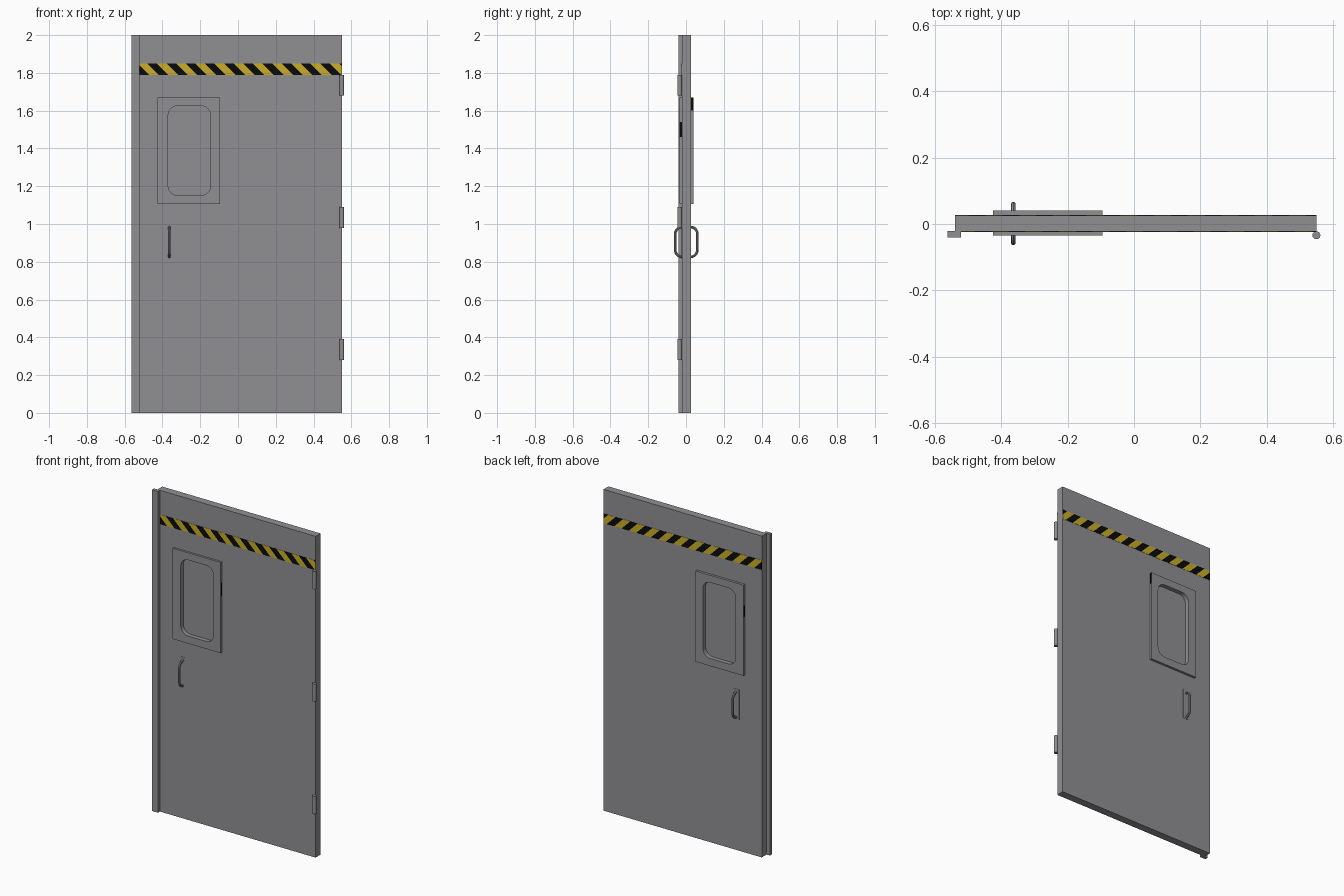
import bpy, bmesh, math
from mathutils import Vector

if "Cube" in bpy.data.objects:
    bpy.data.objects.remove(bpy.data.objects["Cube"])


def material(name, rgb):
    m = bpy.data.materials.new(name)
    m.diffuse_color = (*rgb, 1)
    m.use_nodes = True
    m.node_tree.nodes["Principled BSDF"].inputs["Base Color"].default_value = m.diffuse_color
    return m


GREY = material("steel grey", (0.28, 0.275, 0.29))
YELLOW = material("warning yellow", (0.58, 0.42, 0.025))
BLACK = material("black", (0.003, 0.003, 0.003))


def add(name, bm, *mats):
    bmesh.ops.recalc_face_normals(bm, faces=bm.faces)
    me = bpy.data.meshes.new(name)
    bm.to_mesh(me)
    bm.free()
    ob = bpy.data.objects.new(name, me)
    bpy.context.collection.objects.link(ob)
    for m in mats:
        me.materials.append(m)
    return ob


def box_bm(x0, x1, y0, y1, z0, z1):
    bm = bmesh.new()
    bmesh.ops.create_cube(bm, size=1)
    for v in bm.verts:
        v.co = Vector(((x0 + x1) / 2 + v.co.x * (x1 - x0),
                       (y0 + y1) / 2 + v.co.y * (y1 - y0),
                       (z0 + z1) / 2 + v.co.z * (z1 - z0)))
    return bm


def box(name, *dims, mat=GREY):
    return add(name, box_bm(*dims), mat)


def rounded_block(name, x0, x1, y0, y1, z0, z1, r, mat):
    bm = box_bm(x0, x1, y0, y1, z0, z1)
    edges = [e for e in bm.edges if abs(e.verts[0].co.y - e.verts[1].co.y) > 1e-4]
    bmesh.ops.bevel(bm, geom=edges, offset=r, segments=6, profile=0.5, affect='EDGES')
    return add(name, bm, mat)


# door leaf and the window frames on both faces
leaf = box("door_leaf", -0.54, 0.55, -0.022, 0.026, 0, 2)
frames = [box("window_frame_front", -0.425, -0.095, -0.035, -0.021, 1.105, 1.67),
          box("window_frame_back", -0.425, -0.095, 0.025, 0.041, 1.105, 1.67)]

# window opening cut through leaf and frames, with a recessed pane
opening = (-0.37, -0.145, -0.1, 0.1, 1.152, 1.625)
cutter = rounded_block("window_cutter", *opening, 0.05, GREY)
cutter.hide_render = True
for ob in [leaf] + frames:
    mod = ob.modifiers.new("opening", 'BOOLEAN')
    mod.operation = 'DIFFERENCE'
    mod.solver = 'EXACT'
    mod.object = cutter
    bpy.context.view_layer.objects.active = ob
    bpy.ops.object.modifier_apply(modifier=mod.name)
bpy.data.objects.remove(cutter)
rounded_block("window_pane", -0.371, -0.144, -0.008, 0.014, 1.151, 1.626, 0.05, GREY)

# black marks on the frame edges
box("frame_mark_front", -0.0955, -0.0945, -0.0345, -0.0225, 1.46, 1.54, mat=BLACK)
box("frame_mark_back_right", -0.0955, -0.0945, 0.0265, 0.0405, 1.60, 1.67, mat=BLACK)
box("frame_mark_back_left", -0.4255, -0.4245, 0.0265, 0.0405, 1.47, 1.54, mat=BLACK)

# edge strip covering the closing side
box("edge_strip", -0.563, -0.522, -0.041, -0.021, 0, 2)


# hazard band: thin plate sliced by slanted planes, alternately coloured
def hazard_band(name, x0, x1, y0, y1):
    z0, z1, half = 1.79, 1.85, 0.0508
    bm = box_bm(x0, x1, y0, y1, z0, z1)
    normal = Vector((1, 0, 1))
    for i in range(25):
        bmesh.ops.bisect_plane(bm, geom=bm.verts[:] + bm.edges[:] + bm.faces[:],
                               plane_co=(x0 + i * half, 0, z0), plane_no=normal)
    for f in bm.faces:
        c = f.calc_center_median()
        f.material_index = math.floor((c.x - x0 + c.z - z0) / half) % 2
    return add(name, bm, BLACK, YELLOW)


hazard_band("hazard_band_front", -0.522, 0.55, -0.0235, -0.0215)
hazard_band("hazard_band_back", -0.54, 0.55, 0.0255, 0.0275)


# pull handles on both faces, each a bent tube on a thin plate
def handle(side, s, face, reach):
    x = -0.364
    cu = bpy.data.curves.new("pull_handle_" + side, 'CURVE')
    cu.dimensions = '3D'
    cu.bevel_depth = 0.007
    cu.bevel_resolution = 2
    cu.use_fill_caps = True
    pts = [(face - 0.004, 0.826)]
    r = 0.036
    for zc, a0 in ((0.826 + r, 0), (0.984 - r, 90)):
        for k in range(6):
            a = math.radians(a0 + k * 18)
            pts.append((reach - r + r * math.sin(a), zc - r * math.cos(a)))
    pts.append((face - 0.004, 0.984))
    sp = cu.splines.new('POLY')
    sp.points.add(len(pts) - 1)
    for p, (d, z) in zip(sp.points, pts):
        p.co = (x, s * d, z, 1)
    cu.materials.append(GREY)
    ob = bpy.data.objects.new(cu.name, cu)
    bpy.context.collection.objects.link(ob)
    bpy.ops.object.select_all(action='DESELECT')
    ob.select_set(True)
    bpy.context.view_layer.objects.active = ob
    bpy.ops.object.convert(target='MESH')
    bpy.ops.object.shade_smooth_by_angle()
    ys = sorted((s * (face - 0.001), s * (face + 0.0015)))
    box("handle_plate_" + side, x - 0.021, x + 0.021, *ys, 0.815, 1.003)


handle("front", -1, 0.022, 0.057)
handle("back", 1, 0.026, 0.060)

# three hinge barrels
for i, z in enumerate((0.335, 1.035, 1.735)):
    bpy.ops.mesh.primitive_cylinder_add(vertices=16, radius=0.012, depth=0.11,
                                        location=(0.55, -0.034, z))
    hinge = bpy.context.object
    hinge.name = f"hinge_{i + 1}"
    hinge.data.materials.append(GREY)
    bpy.ops.object.shade_smooth_by_angle()
